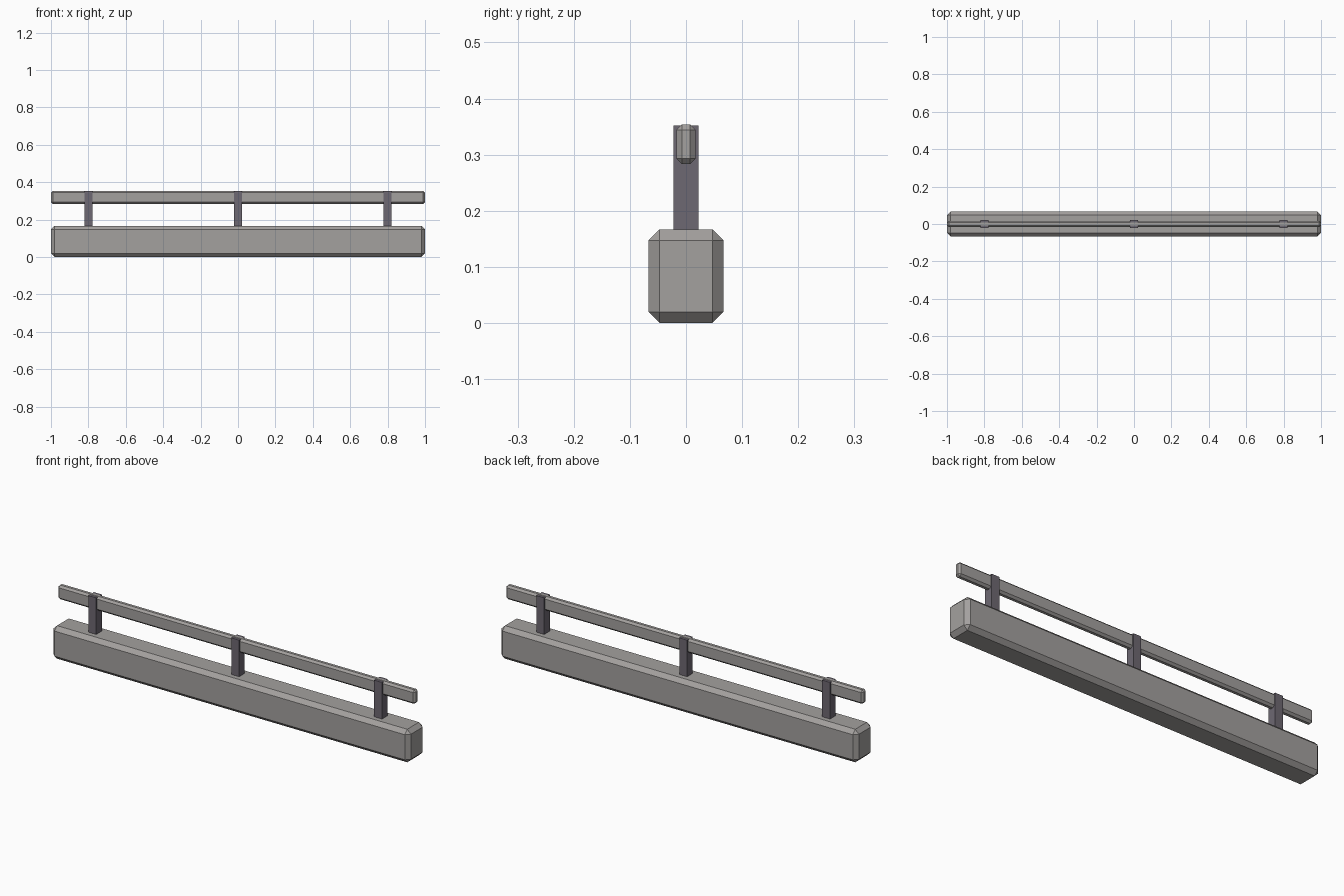
import bpy

if "Cube" in bpy.data.objects:
    bpy.data.objects.remove(bpy.data.objects["Cube"])


def material(name, rgb):
    m = bpy.data.materials.new(name)
    m.diffuse_color = (*rgb, 1.0)
    m.use_nodes = True
    m.node_tree.nodes["Principled BSDF"].inputs["Base Color"].default_value = m.diffuse_color
    return m


def box(name, lo, hi, mat, bevel=0.0):
    """Axis-aligned box between two corners, with optional chamfered edges."""
    bpy.ops.mesh.primitive_cube_add(
        size=1, location=[(a + b) / 2 for a, b in zip(lo, hi)])
    ob = bpy.context.object
    ob.name = name
    ob.scale = [b - a for a, b in zip(lo, hi)]
    bpy.ops.object.transform_apply(location=False, rotation=False, scale=True)
    ob.data.materials.append(mat)
    if bevel:
        mod = ob.modifiers.new("chamfer", 'BEVEL')
        mod.width = bevel
        mod.segments = 1
    return ob


concrete = material("warm grey concrete", (0.37, 0.355, 0.345))
steel = material("dark purple grey steel", (0.155, 0.138, 0.168))

# Heavy chamfered base beam
box("base_beam", (-1, -0.067, 0), (1, 0.067, 0.167), concrete, 0.02)

# Slim chamfered top rail
box("top_rail", (-1, -0.017, 0.283), (1, 0.017, 0.354), concrete, 0.01)

# Three posts carrying the rail, set slightly into the beam
for side, x in (("left", -0.8), ("middle", 0), ("right", 0.8)):
    box(f"{side}_post", (x - 0.022, -0.0225, 0.15), (x + 0.022, 0.0225, 0.352), steel)
